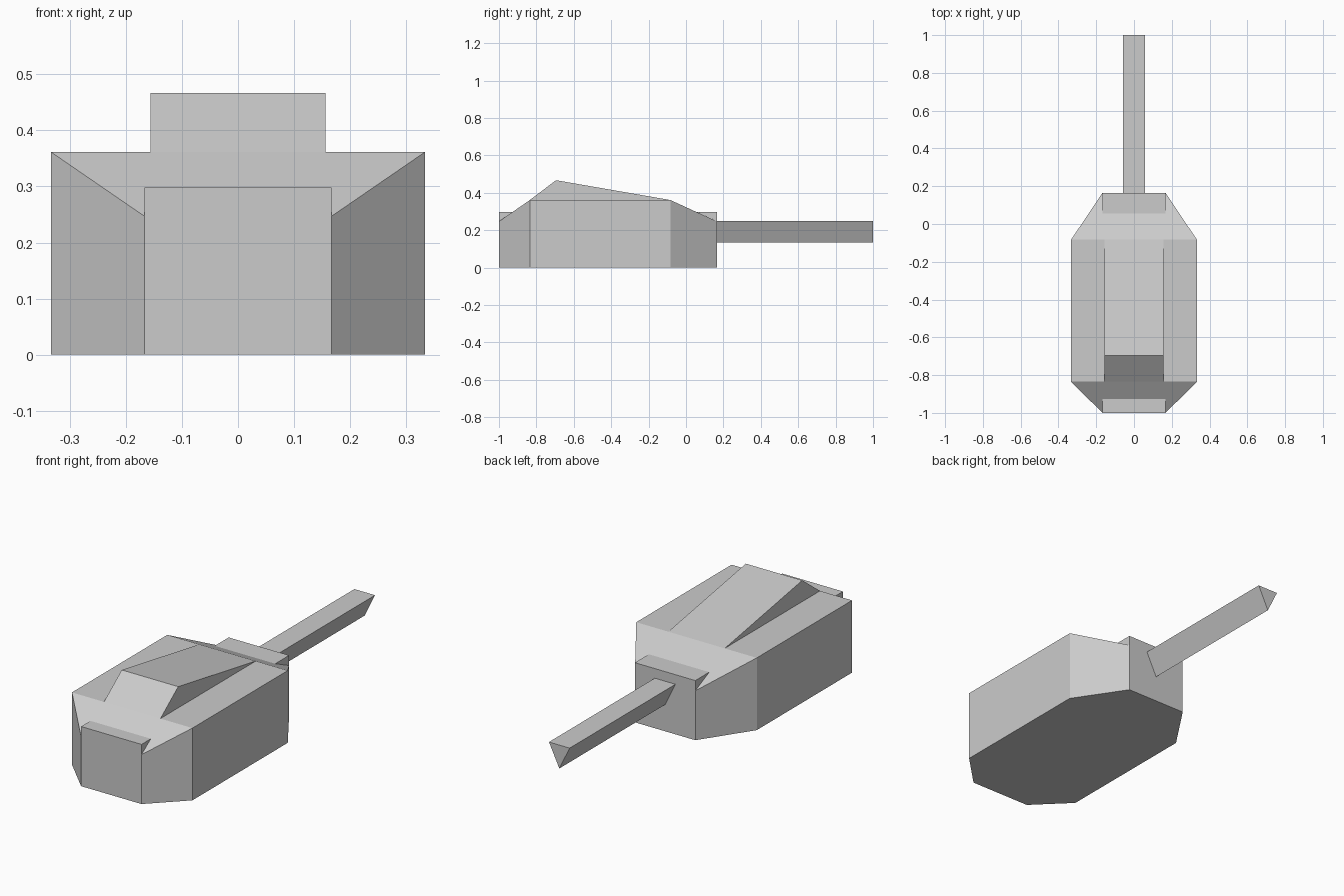
import bpy, bmesh

if "Cube" in bpy.data.objects:
    bpy.data.objects.remove(bpy.data.objects["Cube"])


def finish(name, bm):
    bmesh.ops.recalc_face_normals(bm, faces=bm.faces[:])
    mesh = bpy.data.meshes.new(name)
    bm.to_mesh(mesh)
    bm.free()
    obj = bpy.data.objects.new(name, mesh)
    bpy.context.collection.objects.link(obj)
    return obj


def cross_prism(name, profile, half_width):
    """Side profile (y, z) extruded across x."""
    bm = bmesh.new()
    left, right = ([bm.verts.new((x, y, z)) for y, z in profile]
                   for x in (-half_width, half_width))
    bm.faces.new(left)
    bm.faces.new(right)
    n = len(profile)
    for i in range(n):
        j = (i + 1) % n
        bm.faces.new((left[i], left[j], right[j], right[i]))
    return finish(name, bm)


# Main hull: stations of (y, half width, top height), lofted front to back
def hull(name, stations):
    bm = bmesh.new()
    rings = [[bm.verts.new(p) for p in ((-w, y, 0), (w, y, 0), (w, y, h), (-w, y, h))]
             for y, w, h in stations]
    for a, b in zip(rings, rings[1:]):
        for i in range(4):
            j = (i + 1) % 4
            bm.faces.new((a[i], a[j], b[j], b[i]))
    bm.faces.new(rings[0])
    bm.faces.new(rings[-1])
    return finish(name, bm)


hull("turret_body", [(-1.0, 0.167, 0.247), (-0.835, 0.333, 0.361),
                     (-0.083, 0.333, 0.361), (0.165, 0.167, 0.247)])

# Raised roof ridge
cross_prism("roof_hump", [(-0.835, 0.361), (-0.695, 0.467), (-0.083, 0.361)], 0.156)

# Flat-topped blocks rising out of the sloped ends
cross_prism("front_block", [(-1.0, 0.247), (-1.0, 0.298), (-0.926, 0.298)], 0.167)
cross_prism("rear_block", [(0.165, 0.247), (0.165, 0.298), (0.055, 0.298)], 0.167)

# Three-sided barrel, point down
bm = bmesh.new()
section = [(-0.057, 0.25), (0.057, 0.25), (0.0, 0.133)]
face = bm.faces.new([bm.verts.new((x, 0.165, z)) for x, z in section])
ext = bmesh.ops.extrude_face_region(bm, geom=[face], use_keep_orig=True)
bmesh.ops.translate(bm, vec=(0, 0.835, 0),
                    verts=[v for v in ext["geom"] if isinstance(v, bmesh.types.BMVert)])
finish("barrel", bm)
